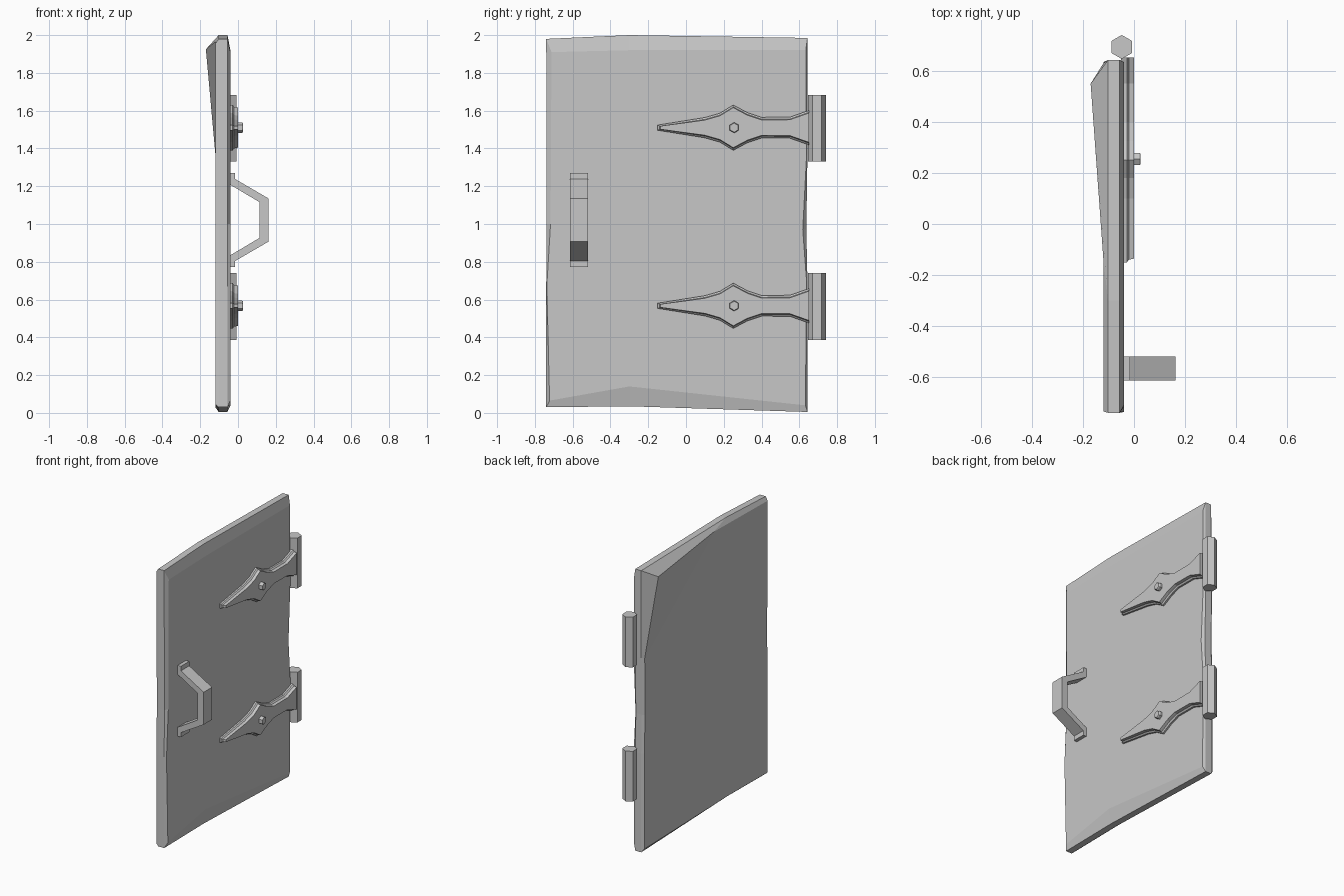
import bpy
import bmesh
from math import cos, sin, pi

cube = bpy.data.objects.get("Cube")
if cube:
    bpy.data.objects.remove(cube, do_unlink=True)

grey = bpy.data.materials.new("grey")
grey.use_nodes = True
GREY = (0.57, 0.57, 0.57, 1)
grey.diffuse_color = GREY
grey.node_tree.nodes["Principled BSDF"].inputs["Base Color"].default_value = GREY


def loft(name, loops, peak=None):
    """Skin a list of equal closed loops and cap both ends.
    A peak index splits that raised corner off the first cap."""
    bm = bmesh.new()
    rings = [[bm.verts.new(p) for p in loop] for loop in loops]
    n = len(rings[0])
    for a, b in zip(rings, rings[1:]):
        for i in range(n):
            j = (i + 1) % n
            bm.faces.new((a[i], a[j], b[j], b[i]))
    first = rings[0]
    if peak is not None:
        bm.faces.new(first[peak - 1:peak + 2])
        first = first[:peak] + first[peak + 1:]
    bm.faces.new(first)
    bm.faces.new(rings[-1])
    bm.normal_update()
    bmesh.ops.triangulate(bm, faces=[f for f in bm.faces if len(f.verts) > 4])
    bmesh.ops.recalc_face_normals(bm, faces=bm.faces)
    mesh = bpy.data.meshes.new(name)
    bm.to_mesh(mesh)
    bm.free()
    mesh.materials.append(grey)
    obj = bpy.data.objects.new(name, mesh)
    bpy.context.collection.objects.link(obj)
    return obj


def hexagon(radius):
    return [(radius * cos(k * pi / 3 + pi / 2), radius * sin(k * pi / 3 + pi / 2))
            for k in range(6)]


# Door slab: uneven outline, chamfered rims, one pulled-out rear corner
rim = [(-.74, .03), (-.3, .035), (.643, .005), (.643, .7), (.637, .97),
       (.643, 1.37), (.643, 1.985), (-.3, 2.0), (-.74, 1.98), (-.738, 1), (-.74, .67)]
front = [(-.722, .065), (-.3, .14), (.632, .04), (.638, .7), (.618, .97),
         (.638, 1.36), (.634, 1.92), (-.3, 1.92), (-.712, 1.91), (-.717, 1), (-.737, .67)]
back = [(-.735, .045), (-.3, .05), (.635, .03), (.635, .7), (.625, .97),
        (.63, 1.37), (.55, 1.925), (-.14, 1.965), (-.735, 1.955), (-.73, 1), (-.735, .67)]
CORNER = 6
loft("door_slab",
     [[(-.17 if i == CORNER else -.12, y, z) for i, (y, z) in enumerate(back)],
      [(-.102, y, z) for y, z in rim],
      [(-.056, y, z) for y, z in rim],
      [(-.04, y, z) for y, z in front]], peak=CORNER)

# Hinges: hexagonal barrel, pointed strap and bolt
strap_half = [(-.15, .014), (.10, .054), (.18, .077), (.25, .12),
              (.325, .08), (.40, .055), (.55, .056), (.652, .092)]


def strap_loop(x, trim):
    top = [(x, y + (trim if i == 0 else 0), w - min(trim, w * .4))
           for i, (y, w) in enumerate(strap_half)]
    return top + [(x, y, -w) for x, y, w in reversed(top)]


for label, z in (("upper", 1.51), ("lower", .567)):
    loft(label + "_hinge_barrel",
         [[(-.048 + a, .694 + b, z + h) for a, b in hexagon(.047)] for h in (-.18, .173)])
    strap = loft(label + "_hinge_strap",
                 [strap_loop(-.05, 0), strap_loop(-.028, 0),
                  strap_loop(-.02, .01), strap_loop(0, .014)])
    strap.location.z = z
    loft(label + "_hinge_bolt",
         [[(x, .255 + a, z + b) for a, b in hexagon(r)]
          for x, r in ((-.01, .028), (.02, .028), (.026, .024))])

# Handle: bent flat bar with feet
upper_outer = [(-.045, 1.27), (-.015, 1.27), (-.015, 1.238), (.162, 1.135)]
upper_inner = [(.115, 1.115), (-.045, 1.21)]
mid = 1.021


def mirrored(points):
    return [(x, 2 * mid - z) for x, z in reversed(points)]


profile = upper_outer + mirrored(upper_outer) + mirrored(upper_inner) + upper_inner
loft("handle", [[(x, y, z) for x, z in profile] for y in (-.613, -.52)])
